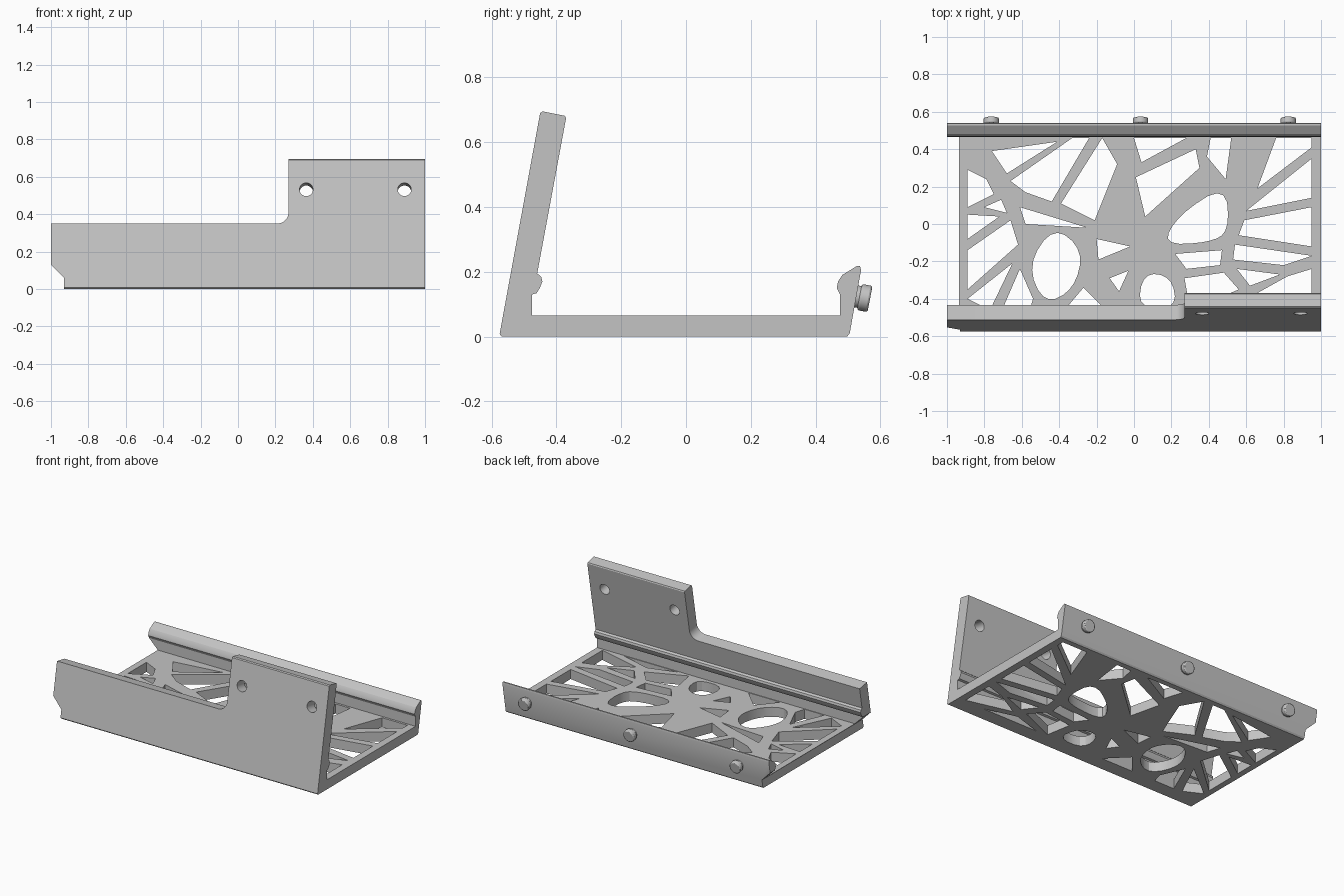
import bpy, bmesh, math
from mathutils import Vector

if "Cube" in bpy.data.objects:
    bpy.data.objects.remove(bpy.data.objects["Cube"], do_unlink=True)

grey = bpy.data.materials.new("plain grey")
grey.use_nodes = True
grey.diffuse_color = (0.55, 0.55, 0.55, 1)
grey.node_tree.nodes["Principled BSDF"].inputs["Base Color"].default_value = grey.diffuse_color

WALL_TILT = 0.178
LIP_TILT = 0.19


def add_prism(bm, outline, axis, lo, hi):
    """Extrude a flat outline along one axis."""
    place = {"x": lambda a, b, t: (t, a, b),
             "y": lambda a, b, t: (a, t, b),
             "z": lambda a, b, t: (a, b, t)}[axis]
    low = [bm.verts.new(place(a, b, lo)) for a, b in outline]
    high = [bm.verts.new(place(a, b, hi)) for a, b in outline]
    bm.faces.new(low)
    bm.faces.new(high)
    n = len(outline)
    for i in range(n):
        j = (i + 1) % n
        bm.faces.new((low[i], low[j], high[j], high[i]))


def prisms(name, outlines, axis, lo, hi):
    bm = bmesh.new()
    for outline in outlines:
        add_prism(bm, outline, axis, lo, hi)
    bmesh.ops.recalc_face_normals(bm, faces=bm.faces)
    mesh = bpy.data.meshes.new(name)
    bm.to_mesh(mesh)
    bm.free()
    obj = bpy.data.objects.new(name, mesh)
    bpy.context.collection.objects.link(obj)
    mesh.materials.append(grey)
    return obj


def cylinder(name, radius, depth, location, tilt, bevel=0):
    bpy.ops.mesh.primitive_cylinder_add(vertices=32, radius=radius, depth=depth,
                                        location=location, rotation=(tilt, 0, 0))
    obj = bpy.context.object
    obj.name = name
    obj.data.materials.append(grey)
    if bevel:
        mod = obj.modifiers.new("soft rim", "BEVEL")
        mod.width = bevel
        mod.segments = 2
    return obj


def activate(obj):
    bpy.ops.object.select_all(action="DESELECT")
    obj.select_set(True)
    bpy.context.view_layer.objects.active = obj


def cut(target, cutter):
    cutter.hide_render = True
    mod = target.modifiers.new("cut", "BOOLEAN")
    mod.operation = "DIFFERENCE"
    mod.solver = "EXACT"
    mod.object = cutter
    activate(target)
    bpy.ops.object.modifier_apply(modifier=mod.name)
    bpy.data.objects.remove(cutter, do_unlink=True)


def scaled(outline):
    return [(a / 100, b / 100) for a, b in outline]


def rounded(outline, passes=2):
    """Cut the corners of an outline repeatedly to make a smooth loop."""
    pts = [Vector(p) for p in scaled(outline)]
    for _ in range(passes):
        pts = [p for a, b in zip(pts, pts[1:] + pts[:1])
               for p in (a.lerp(b, 0.25), a.lerp(b, 0.75))]
    return [tuple(p) for p in pts]


# Tray cross-section: leaning wall, floor, clip ridges and rear lip
section = [(-0.568, 0), (0.497, 0), (0.505, 0.01), (0.54, 0.205), (0.537, 0.218),
           (0.527, 0.218), (0.482, 0.19), (0.469, 0.17), (0.465, 0.15), (0.475, 0.13),
           (0.475, 0.065), (-0.475, 0.065), (-0.475, 0.13), (-0.461, 0.134),
           (-0.451, 0.15), (-0.443, 0.17), (-0.447, 0.185), (-0.459, 0.195),
           (-0.37, 0.674), (-0.373, 0.681), (-0.442, 0.695), (-0.45, 0.69),
           (-0.575, 0.008)]
tray = prisms("tray", [section], "x", -1, 1)

# Clipped lower corner at the right end
cut(tray, prisms("corner_cutter", [[(-1.1, -0.1), (-0.93, -0.1), (-0.93, 0.06),
                                    (-1, 0.13), (-1.1, 0.23)]], "y", -1, 1))

# Low part of the front wall, with a filleted step
step = [(-1.1, 0), (0.21, 0)]
for i in range(1, 9):
    a = math.radians(90 * i / 8)
    step.append((0.21 + 0.06 * math.sin(a), 0.06 - 0.06 * math.cos(a)))
step += [(0.27, 0.6), (-1.1, 0.6)]
step_cutter = prisms("step_cutter", [step], "y", -0.3, 0.3)
step_cutter.location = (0, -0.512, 0.35)
step_cutter.rotation_euler.x = -WALL_TILT
cut(tray, step_cutter)

# Screw holes through the tall part of the wall
for x in (0.365, 0.89):
    cut(tray, cylinder("hole_cutter", 0.036, 0.3, (x, -0.44, 0.525),
                       math.pi / 2 - WALL_TILT))

# Floor openings, in hundredths
left_openings = [
    [(-76, 39), (-41, 44), (-68, 27)],
    [(-66, 23), (-33, 46), (-24, 46), (-44, 12), (-58, 17)],
    [(-17, 46), (-9, 32), (-21, 2), (-39, 11)],
    [(-89, 29), (-79, 24), (-75, 16), (-89, 9)],
    [(-71, 13), (-68, 6), (-80, 9)],
    [(-89, 5), (-72, 4), (-89, -8)],
    [(-89, -14), (-66, 2), (-62, -11), (-89, -35)],
    [(-89, -40), (-65, -21), (-77, -46)],
    [(-71, -47), (-61, -24), (-54, -40), (-56, -47)],
    [(-61, 9), (-25, -2), (-58, 0)],
    [(-27, -34), (-14, -47), (-38, -47)],
    [(-20, -8), (-2, -12), (-19, -19)],
    [(-13, -29), (-3, -25), (-8, -36)],
]
right_openings = [
    [(0, 46), (28, 46), (4, 33)],
    [(1, 25), (33, 40), (35, 30), (6, 4)],
    [(39, 36), (41, 46), (52, 46), (49, 24)],
    [(76, 46), (95, 46), (95, 41), (66, 19)],
    [(95, 35), (95, 14), (60, 7)],
    [(59, 2), (95, 9), (95, -12), (56, -6)],
    [(95, -17), (54, -11), (53, -19), (80, -22)],
    [(22, -16), (47, -14), (46, -22), (28, -24)],
    [(27, -29), (48, -26), (56, -35), (30, -46)],
    [(55, -24), (78, -27), (62, -33)],
    [(95, -24), (95, -46), (64, -38), (82, -28)],
    [(58, -41), (80, -47), (38, -47)],
]
round_openings = [
    [(-43, -1), (-27, -14), (-32, -35), (-48, -43), (-57, -22)],
    [(2, -45), (5, -26), (20, -28), (23, -45)],
    [(49, 21), (51, -4), (40, -10), (15, -11), (24, 5)],
]
outlines = [scaled(o) for o in left_openings + right_openings]
outlines += [rounded(o) for o in round_openings]
cut(tray, prisms("floor_cutter", outlines, "z", -0.1, 0.1))

activate(tray)
bpy.ops.object.shade_smooth_by_angle(angle=math.radians(25))

# Studs on the outside of the rear lip
outward = Vector((0, math.cos(LIP_TILT), -math.sin(LIP_TILT)))
turn = -(math.pi / 2 + LIP_TILT)
for side, x in (("right", -0.763), ("middle", 0.035), ("left", 0.825)):
    base = Vector((x, 0.521, 0.125))
    parts = [cylinder(side + "_stud_neck", 0.034, 0.03, base + outward * 0.005, turn),
             cylinder(side + "_stud_head", 0.041, 0.033, base + outward * 0.031, turn, 0.006)]
    for part in parts:
        activate(part)
        bpy.ops.object.shade_smooth_by_angle(angle=math.radians(30))
